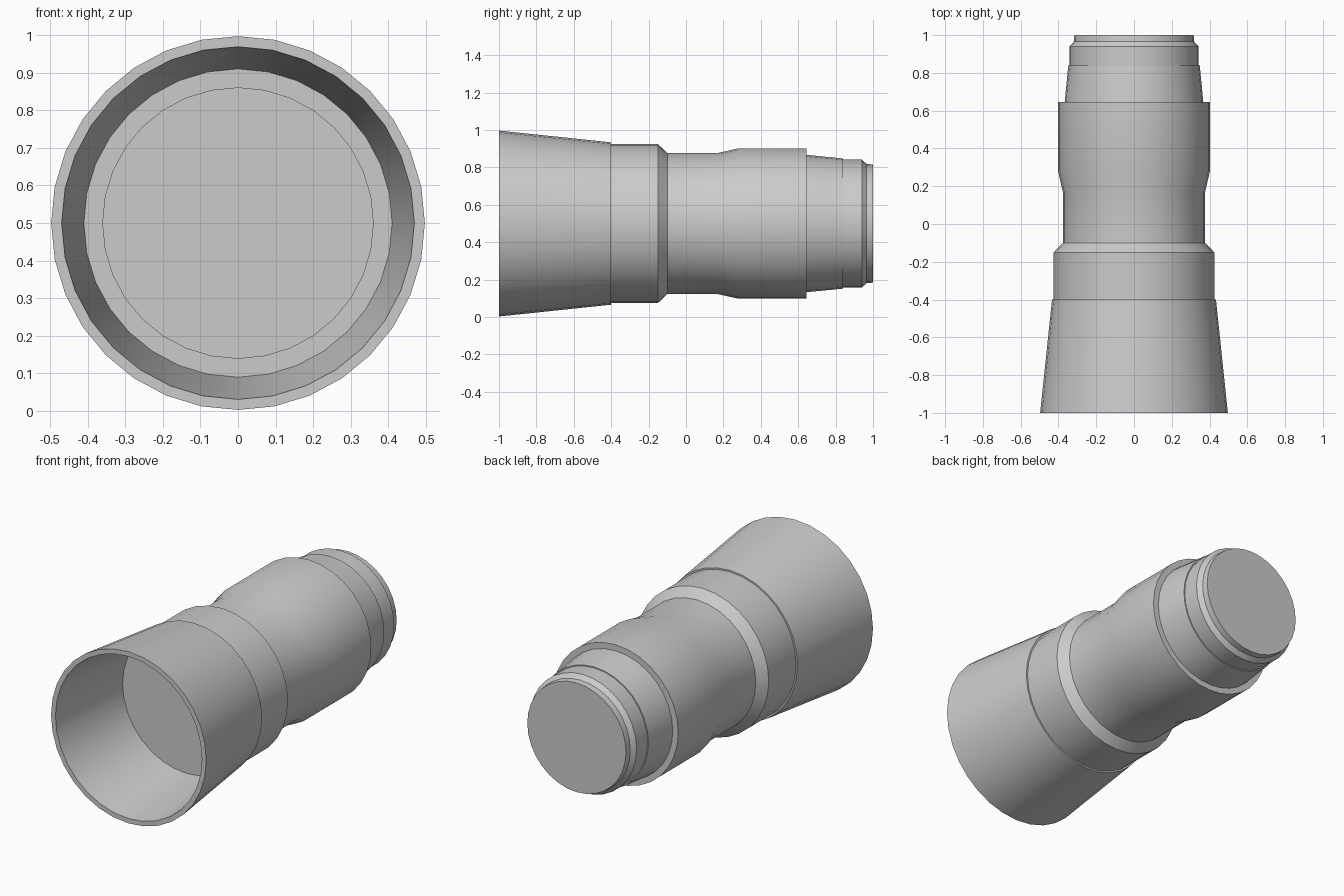
import bpy, bmesh, math

SIDES = 32
AXIS_Z = 0.5

cube = bpy.data.objects.get("Cube")
if cube:
    bpy.data.objects.remove(cube, do_unlink=True)

grey = bpy.data.materials.new("plain grey")
grey.use_nodes = True
colour = (0.6, 0.6, 0.6, 1)
grey.diffuse_color = colour
grey.node_tree.nodes["Principled BSDF"].inputs["Base Color"].default_value = colour


def lathe(name, profile):
    """Spin (y, radius) points around the lengthwise axis; radius 0 closes an end."""
    bm = bmesh.new()
    rings = []
    for y, r in profile:
        count = SIDES if r else 1
        angles = [2 * math.pi * i / SIDES for i in range(count)]
        rings.append([bm.verts.new((r * math.sin(a), y, AXIS_Z + r * math.cos(a))) for a in angles])
    for a, b in zip(rings, rings[1:]):
        if len(a) == 1 or len(b) == 1:
            bm.faces.new(b if len(a) == 1 else a)
            continue
        for i in range(SIDES):
            j = (i + 1) % SIDES
            bm.faces.new((a[i], a[j], b[j], b[i]))
    # Cap centres are covered by a single flat polygon
    bmesh.ops.delete(bm, geom=[v for v in bm.verts if not v.link_faces], context='VERTS')
    bmesh.ops.recalc_face_normals(bm, faces=bm.faces)
    mesh = bpy.data.meshes.new(name)
    bm.to_mesh(mesh)
    bm.free()
    mesh.materials.append(grey)
    obj = bpy.data.objects.new(name, mesh)
    bpy.context.collection.objects.link(obj)
    bpy.ops.object.select_all(action='DESELECT')
    obj.select_set(True)
    bpy.context.view_layer.objects.active = obj
    bpy.ops.object.shade_smooth_by_angle(angle=math.radians(20))
    return obj


# Flared hood, hollow at the front with a flat floor
lathe("front_hood", [(-0.40, 0), (-0.40, 0.434), (-1.0, 0.497), (-1.0, 0.469), (-0.47, 0.41), (-0.47, 0)])

# Glass disc sitting on the hood floor
lathe("front_glass", [(-0.46, 0), (-0.475, 0.361), (-0.475, 0)][1:])

# Front collar, chamfered down to the waist, then the wide rear grip
lathe("barrel", [(-0.40, 0), (-0.40, 0.425), (-0.15, 0.425), (-0.10, 0.377), (0.17, 0.377),
                 (0.28, 0.402), (0.645, 0.402), (0.645, 0)])

# Tapered neck behind the grip
lathe("rear_neck", [(0.645, 0), (0.645, 0.367), (0.84, 0.348), (0.84, 0)])

# Mount ring with a chamfered, closed end
lathe("rear_mount", [(0.84, 0), (0.84, 0.342), (0.94, 0.342), (0.965, 0.319), (1.0, 0.316), (1.0, 0)])
